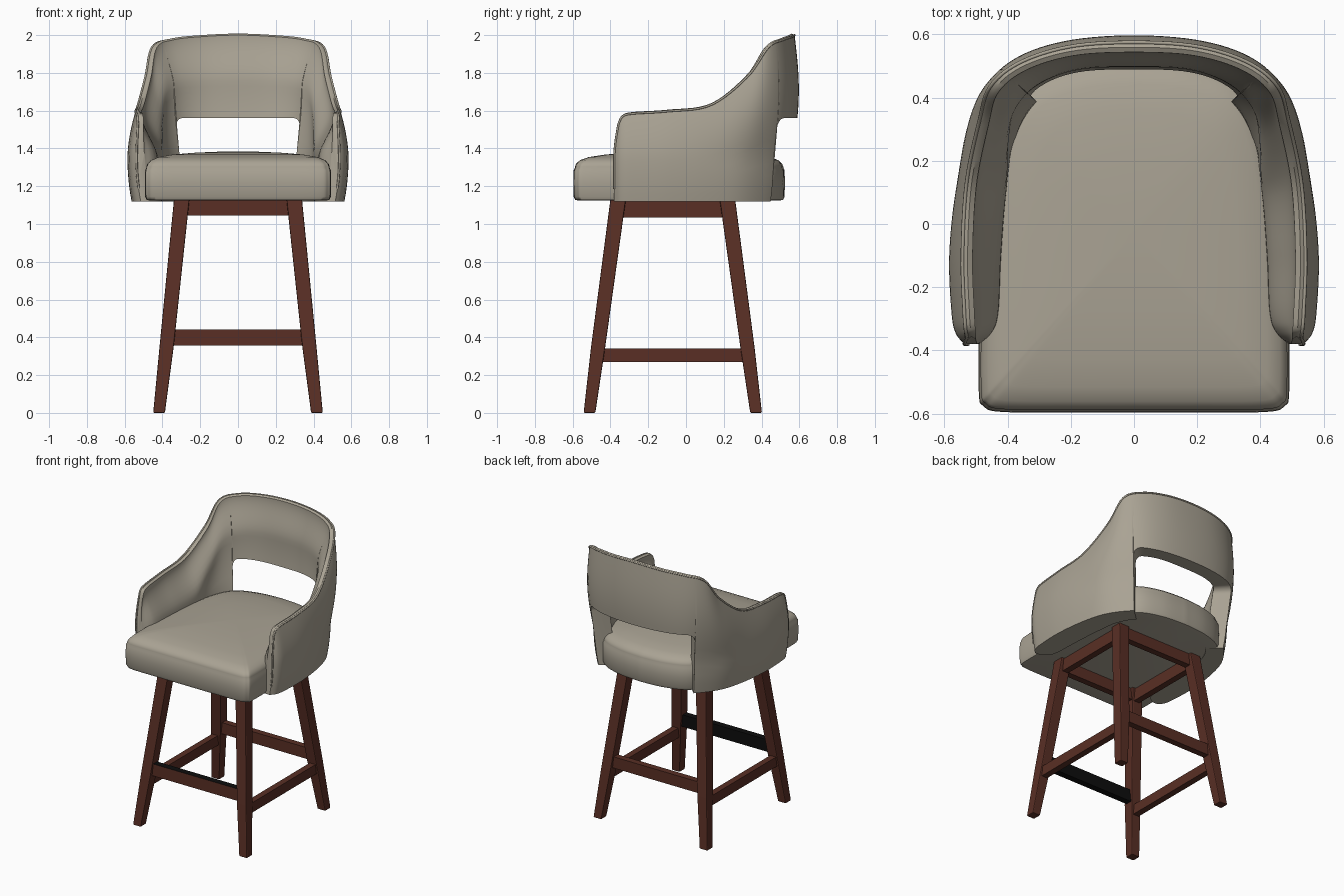
import bpy, bmesh, math
from mathutils import Vector

old = bpy.data.objects.get("Cube")
if old:
    bpy.data.objects.remove(old, do_unlink=True)


def material(name, rgb, rough):
    m = bpy.data.materials.new(name)
    m.use_nodes = True
    m.diffuse_color = (*rgb, 1)
    node = m.node_tree.nodes["Principled BSDF"]
    node.inputs["Base Color"].default_value = (*rgb, 1)
    node.inputs["Roughness"].default_value = rough
    return m


FABRIC = material("taupe upholstery", (0.40, 0.365, 0.295), 0.7)
WOOD = material("dark red wood", (0.10, 0.028, 0.018), 0.5)
BLACK = material("black metal", (0.004, 0.004, 0.004), 0.5)


def smooth(obj, angle):
    bpy.ops.object.select_all(action='DESELECT')
    obj.select_set(True)
    bpy.context.view_layer.objects.active = obj
    bpy.ops.object.shade_smooth_by_angle(angle=math.radians(angle))


def loft(name, rings, mat, smooth_angle=None, bevel=0):
    """Skin a row of closed rings and cap both ends."""
    bm = bmesh.new()
    loops = [[bm.verts.new(p) for p in ring] for ring in rings]
    for a, b in zip(loops, loops[1:]):
        for i in range(len(a)):
            j = (i + 1) % len(a)
            bm.faces.new((a[i], a[j], b[j], b[i]))
    bm.faces.new(loops[0])
    bm.faces.new(loops[-1])
    bmesh.ops.recalc_face_normals(bm, faces=bm.faces)
    mesh = bpy.data.meshes.new(name)
    bm.to_mesh(mesh)
    bm.free()
    mesh.materials.append(mat)
    obj = bpy.data.objects.new(name, mesh)
    bpy.context.collection.objects.link(obj)
    if smooth_angle:
        smooth(obj, smooth_angle)
    if bevel:
        mod = obj.modifiers.new("soft edges", 'BEVEL')
        mod.width = bevel
        mod.segments = 2
    return obj


def spline(rows, s):
    """Catmull-Rom through rows; the first row lies on the mirror plane."""
    i = min(int(s), len(rows) - 2)
    t = s - i
    before = rows[i - 1] if i else [-v if k % 2 == 0 and k < 3 else v for k, v in enumerate(rows[1])]
    after = rows[min(i + 2, len(rows) - 1)]
    return [0.5 * (2 * b + (c - a) * t + (2 * a - 5 * b + 4 * c - d) * t * t
                   + (3 * b - a - 3 * c + d) * t ** 3)
            for a, b, c, d in zip(before, rows[i], rows[i + 1], after)]


def ease(v):
    v = max(0, min(1, v))
    return v * v * (3 - 2 * v)


# Wraparound shell: low x, low y, rim x, rim y, rim z, padding, from back centre to arm front
STATIONS = [
    (0, .56, 0, .575, 2.0, .10),
    (.2, .545, .2, .562, 1.992, .10),
    (.34, .5, .36, .512, 1.975, .11),
    (.44, .41, .455, .435, 1.935, .12),
    (.52, .28, .49, .325, 1.78, .14),
    (.565, .1, .53, .13, 1.63, .16),
    (.585, -.1, .543, -.1, 1.597, .165),
    (.578, -.28, .537, -.28, 1.585, .15),
    (.565, -.345, .533, -.335, 1.57, .115),
    (.537, -.38, .53, -.357, 1.53, .045),
]
OPENING, BASE, LOW = 2.45, 1.12, 1.35
ROWS = 18


def bottom_height(s):
    if s > OPENING:
        return BASE
    near = max(0, 1 - (OPENING - s) / .35)
    return 1.56 - .05 * (1 - math.sqrt(max(0, 1 - near * near)))


def shell_section(s):
    side = -1 if s < 0 else 1
    s = abs(s)
    lx, ly, rx, ry, rz, pad = spline(STATIONS, s)
    out = Vector((lx, max(ly - .1, 0), 0)).normalized()
    zb = bottom_height(s)
    outer, inner = [], []
    for k in range(ROWS + 1):
        z = zb + (rz - zb) * (1 - (1 - k / ROWS) ** 1.5)
        g = max(0, (z - LOW) / (rz - LOW))
        p = Vector((lx, ly, z)).lerp(Vector((rx, ry, z)), g ** 1.6)
        p += out * (.032 * ease((rz - 1.55) / .4) * math.sin(math.pi * g))
        p -= out * .022 * (max(0, LOW - z) / .23) ** 2
        thick = .03 + (pad - .03) * ease((rz - z + .02) / .27)
        outer.append(p)
        inner.append(p - out * thick)
    crown = (outer[-1] + inner[-1]) / 2 + Vector((0, 0, .008))
    ring = outer + [crown] + inner[::-1]
    return [(side * p.x, p.y, p.z) for p in ring]


half = [i * .15 for i in range(61) if abs(i * .15 - OPENING) > .08]
half += [OPENING - d for d in (.08, .04, .015, 0)] + [OPENING + .015, OPENING + .07, 9]
half = sorted(set(half))
columns = [-s for s in half[:0:-1]] + half
sections = [shell_section(s) for s in columns]
loft("backrest_and_arms", sections, FABRIC, 45)

# Piping along the rim and down both arm fronts
path = [sec[ROWS] for sec in sections]
path = sections[0][2:ROWS] + path + sections[-1][ROWS - 1:1:-1]
curve = bpy.data.curves.new("rim_piping", 'CURVE')
curve.dimensions = '3D'
curve.bevel_depth = .006
curve.bevel_resolution = 2
line = curve.splines.new('POLY')
line.points.add(len(path) - 1)
for pt, co in zip(line.points, path):
    pt.co = (*co, 1)
curve.materials.append(FABRIC)
bpy.context.collection.objects.link(bpy.data.objects.new("rim_piping", curve))

# Seat cushion: half outline from front centre to back centre
OUTLINE = [(0, -.595), (.2, -.595), (.42, -.593), (.475, -.575), (.49, -.53), (.488, -.3),
           (.465, .05), (.42, .3), (.34, .44), (.18, .505), (0, .522)]
steps = 6 * (len(OUTLINE) - 1)
right = [spline(OUTLINE, i / 6) for i in range(steps + 1)]
right[-1][0] = 0
outline = right + [(-x, y) for x, y in right[-2:0:-1]]
LAYERS = [(.96, 1.125), (.985, 1.128), (1, 1.145), (1.003, 1.22), (1, 1.285), (.988, 1.297),
          (.988, 1.303), (.975, 1.32), (.94, 1.338), (.86, 1.354), (.7, 1.368), (.45, 1.378),
          (.2, 1.383), (.03, 1.384)]
loft("seat_cushion", [[(x * f, -.03 + (y + .03) * f, z) for x, y in outline] for f, z in LAYERS],
     FABRIC, 50)

# Splayed tapering legs: height, x centre, y offset, width
LEG = [(0, .418, .441, .062), (.35, .378, .395, .075), (1.14, .297, .288, .082)]
LEG_Y = -.07


def square(x, y, z, w):
    h = w / 2
    return [(x - h, y - h, z), (x + h, y - h, z), (x + h, y + h, z), (x - h, y + h, z)]


for end, sy in (("front", -1), ("back", 1)):
    for hand, sx in (("left", 1), ("right", -1)):
        loft(f"{end}_{hand}_leg", [square(sx * x, LEG_Y + sy * y, z, w) for z, x, y, w in LEG],
             WOOD, bevel=.006)


def rail(name, a, b, thick, height):
    """Straight bar between two points, at right angles to the axes."""
    a, b = Vector(a), Vector(b)
    across = (b - a).cross(Vector((0, 0, 1))).normalized() * thick / 2
    up = Vector((0, 0, height / 2))
    return loft(name, [[p - across - up, p + across - up, p + across + up, p - across + up]
                       for p in (a, b)], WOOD)


# Seat aprons
for end, y in (("front", -.36), ("back", .22)):
    rail(f"{end}_apron", (-.3, y, 1.087), (.3, y, 1.087), .045, .085)
for hand, x in (("left", .3), ("right", -.3)):
    rail(f"{hand}_apron", (x, -.35, 1.078), (x, .21, 1.078), .045, .085)

# Stretchers between the legs
for hand, x in (("left", .385), ("right", -.385)):
    rail(f"{hand}_stretcher", (x, -.46, .305), (x, .33, .305), .045, .07)
rail("back_stretcher", (-.37, .318, .398), (.37, .318, .398), .045, .08)
footrest = rail("front_stretcher", (-.37, -.458, .398), (.37, -.458, .398), .045, .085)

# Metal cladding on every footrest face except the front
footrest.data.materials.append(BLACK)
for face in footrest.data.polygons:
    if face.normal.y > -.5:
        face.material_index = 1
